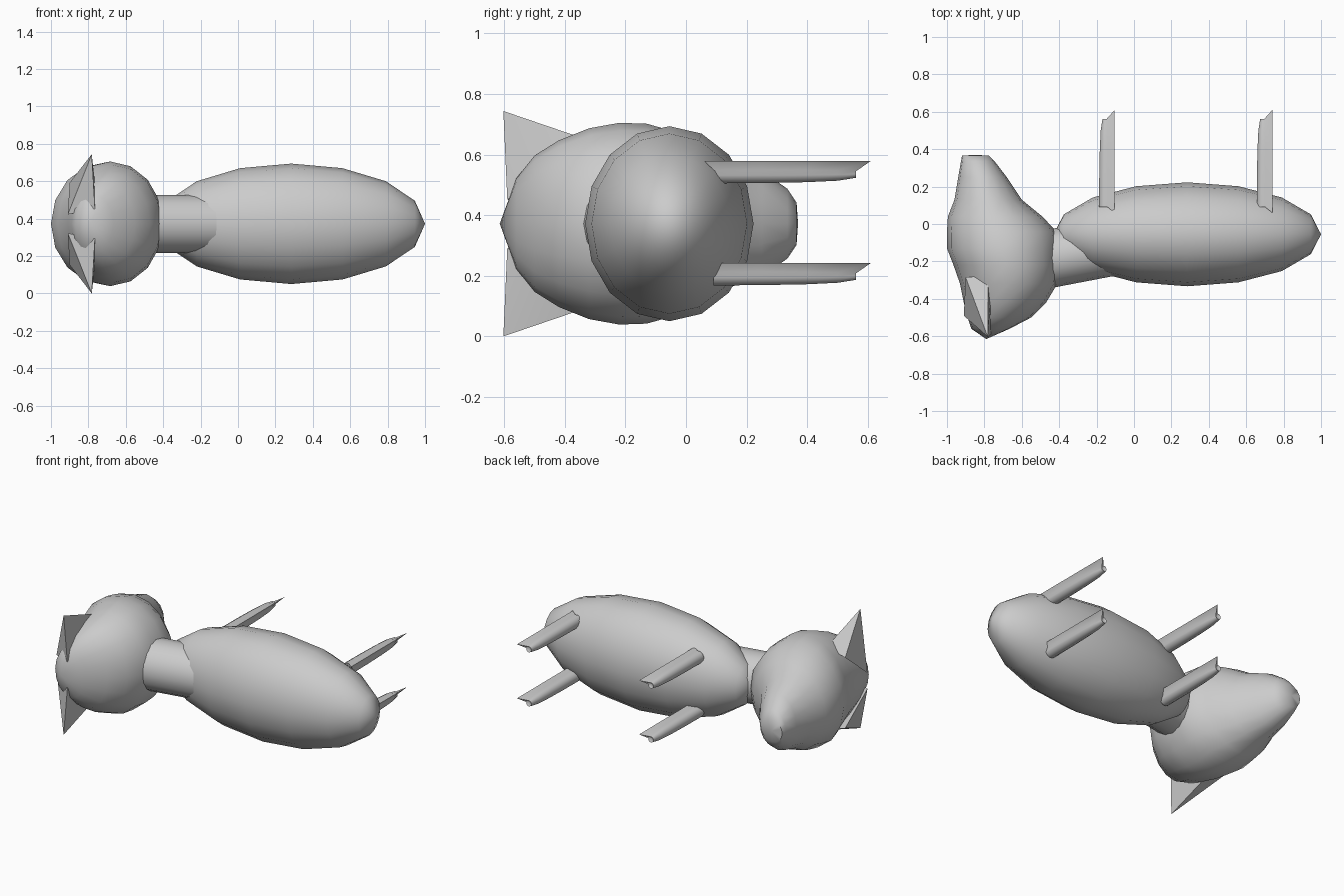
import bpy, bmesh
from math import pi, cos, sin, radians
from mathutils import Vector

if "Cube" in bpy.data.objects:
    bpy.data.objects.remove(bpy.data.objects["Cube"])

MID = 0.372  # height of the animal's symmetry plane (it lies on its side)


def finish(ob, name, angle=60):
    ob.name = name
    bpy.ops.object.select_all(action='DESELECT')
    ob.select_set(True)
    bpy.context.view_layer.objects.active = ob
    bpy.ops.object.shade_smooth_by_angle(angle=radians(angle))
    return ob


def mesh_object(name, bm, angle=60):
    bmesh.ops.recalc_face_normals(bm, faces=bm.faces)
    me = bpy.data.meshes.new(name)
    bm.to_mesh(me)
    bm.free()
    ob = bpy.data.objects.new(name, me)
    bpy.context.collection.objects.link(ob)
    return finish(ob, name, angle)


def loft(name, rings, tips, angle=60):
    """Skin a list of point rings, closing each end to a tip point."""
    bm = bmesh.new()
    vs = [[bm.verts.new(p) for p in r] for r in rings]
    n = len(vs[0])
    for a, b in zip(vs, vs[1:]):
        for i in range(n):
            bm.faces.new((a[i], a[(i + 1) % n], b[(i + 1) % n], b[i]))
    for ring, tip in ((vs[0], tips[0]), (vs[-1], tips[1])):
        t = bm.verts.new(tip)
        for i in range(n):
            bm.faces.new((ring[i], ring[(i + 1) % n], t))
    return mesh_object(name, bm, angle)


# Body: stretched sphere with its poles along x
bpy.ops.mesh.primitive_uv_sphere_add(segments=16, ring_count=8, radius=1,
                                     location=(0.285, -0.055, MID), rotation=(0, pi / 2, 0))
body = bpy.context.object
body.scale = (0.322, 0.278, 0.715)
finish(body, "body")

# Neck: slightly tilted cylinder
a, b = Vector((-0.55, -0.205, MID)), Vector((-0.08, -0.115, MID))
bpy.ops.mesh.primitive_cylinder_add(vertices=16, radius=0.155, depth=(b - a).length,
                                    location=(a + b) / 2)
neck = bpy.context.object
neck.rotation_euler = (b - a).to_track_quat('Z', 'Y').to_euler()
finish(neck, "neck")

# Head: oval sections from muzzle to crown (y, x min, x max, half height)
sections = [(0.365, -0.92, -0.775, 0.07), (0.335, -0.925, -0.745, 0.115),
            (0.25, -0.94, -0.68, 0.175), (0.13, -0.96, -0.60, 0.215),
            (0.04, -0.995, -0.49, 0.27), (-0.04, -1.0, -0.415, 0.305),
            (-0.13, -1.0, -0.40, 0.33), (-0.22, -0.965, -0.40, 0.333),
            (-0.32, -0.93, -0.41, 0.315), (-0.42, -0.91, -0.47, 0.275),
            (-0.50, -0.89, -0.55, 0.225), (-0.56, -0.87, -0.665, 0.15)]
rings = []
for y, x0, x1, h in sections:
    rings.append([((x0 + x1) / 2 + (x1 - x0) / 2 * cos(t), y, MID + h * sin(t))
                  for t in (2 * pi * i / 16 for i in range(16))])
loft("head", rings, [(-0.85, 0.37, MID), (-0.79, -0.615, MID)])

# Ears: sharp pyramids mirrored about the symmetry plane
for side, name in ((1, "left_ear"), (-1, "right_ear")):
    pts = [(-0.91, -0.49, 0.05), (-0.765, -0.59, 0.08), (-0.765, -0.40, 0.22),
           (-0.78, -0.275, 0.26), (-0.90, -0.285, 0.22)]
    bm = bmesh.new()
    base = [bm.verts.new((x, y, MID + side * z)) for x, y, z in pts]
    tip = bm.verts.new((-0.782, -0.603, MID + side * MID))
    bm.faces.new(base)
    for i in range(5):
        bm.faces.new((base[i], base[(i + 1) % 5], tip))
    mesh_object(name, bm, 25)


# Legs: tapered rods with one long edge pinched into a sharp fin
def leg(name, x, z):
    rings = []
    for y, r in ((0.09, 0.037), (0.25, 0.036), (0.40, 0.033), (0.50, 0.028), (0.562, 0.018)):
        f = (y - 0.09) / 0.472
        ring = [(x + 0.045, 0.06 + 0.55 * f, z + 0.038)]
        for i in range(11):
            t = radians(75 + 300 * i / 10)
            ring.append((x - 0.003 + r * cos(t), y, z + r * sin(t)))
        rings.append(ring)
    loft(name, rings, [(x, 0.10, z), (x + 0.005, 0.545, z + 0.005)], 50)


for xn, x in (("front", -0.148), ("back", 0.695)):
    for zn, z in (("left", 0.541), ("right", 0.204)):
        leg(f"{xn}_{zn}_leg", x, z)
